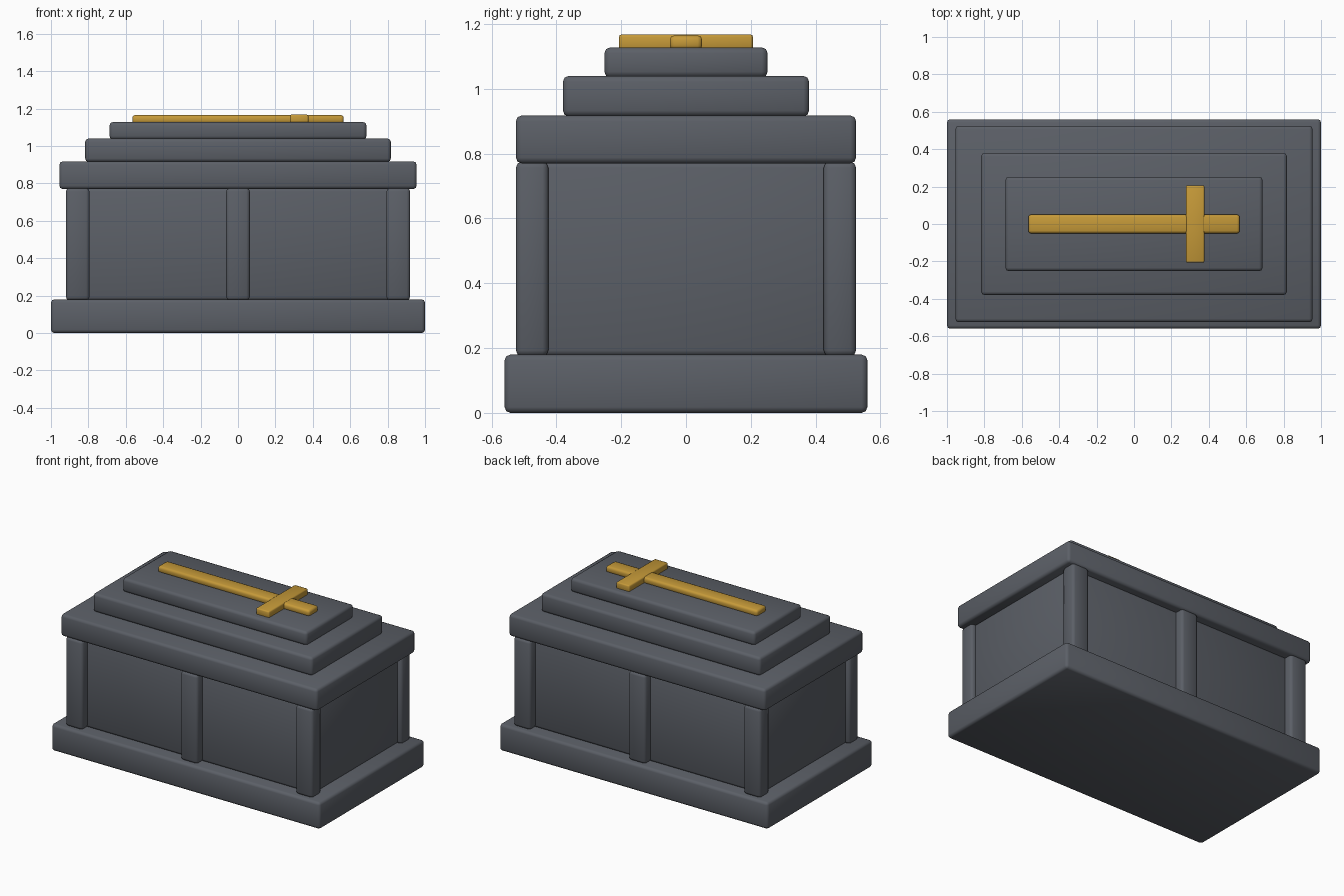
import bpy

cube = bpy.data.objects.get("Cube")
if cube:
    bpy.data.objects.remove(cube, do_unlink=True)


def material(name, rgb):
    mat = bpy.data.materials.new(name)
    mat.use_nodes = True
    mat.diffuse_color = (*rgb, 1)
    mat.node_tree.nodes["Principled BSDF"].inputs["Base Color"].default_value = (*rgb, 1)
    return mat


stone = material("dark_grey_stone", (0.105, 0.115, 0.135))
gold = material("gold", (0.56, 0.32, 0.04))


def block(name, centre, half, bottom, top, mat, bevel=0.018):
    """Soft-edged box given its plan centre, half sizes and height range."""
    bpy.ops.mesh.primitive_cube_add(
        size=2, location=(centre[0], centre[1], (bottom + top) / 2))
    ob = bpy.context.object
    ob.name = name
    ob.scale = (half[0], half[1], (top - bottom) / 2)
    bpy.ops.object.transform_apply(location=False, rotation=False, scale=True)
    ob.data.materials.append(mat)
    mod = ob.modifiers.new("soft_edges", "BEVEL")
    mod.width = bevel
    mod.segments = 2
    mod.limit_method = "NONE"
    bpy.ops.object.shade_smooth()
    return ob


# Plinth and chest
block("base", (0, 0), (1.0, 0.56), 0, 0.18, stone)
block("chest", (0, 0), (0.89, 0.47), 0.175, 0.775, stone)

# Stepped lid
block("lid_lower_step", (0, 0), (0.955, 0.525), 0.77, 0.918, stone)
block("lid_middle_step", (0, 0), (0.817, 0.38), 0.915, 1.04, stone)
block("lid_top_step", (0, 0), (0.687, 0.252), 1.035, 1.128, stone)

# Pillars along both long sides
for side, y in (("front", -0.475), ("back", 0.475)):
    for place, x in (("right", -0.857), ("middle", 0), ("left", 0.857)):
        block(f"{side}_{place}_pillar", (x, y), (0.063, 0.05), 0.175, 0.775, stone)

# Cross lying on the lid
block("cross_shaft", (0, 0), (0.565, 0.05), 1.12, 1.165, gold, 0.014)
block("cross_arm", (0.327, 0), (0.049, 0.207), 1.12, 1.168, gold, 0.008)
